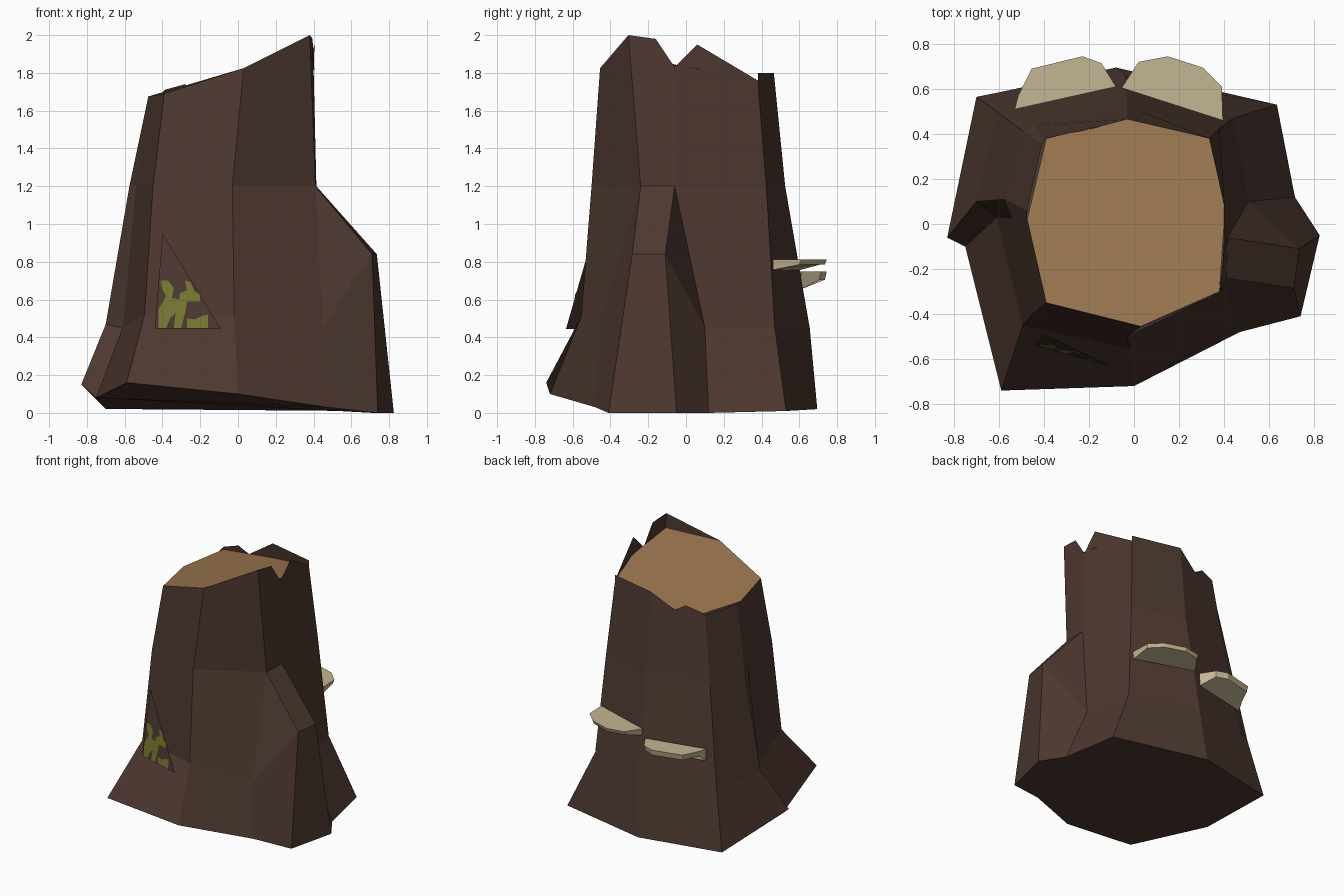
import bpy, bmesh


def material(name, srgb):
    lin = [((c / 255 + 0.055) / 1.055) ** 2.4 for c in srgb]
    m = bpy.data.materials.new(name)
    m.diffuse_color = (*lin, 1)
    return m


BARK = material("dark bark", (77, 56, 48))
WOOD = material("cut wood", (156, 119, 80))
FUNGUS = material("pale fungus", (196, 182, 148))
MOSS = material("moss green", (118, 122, 48))


def build(name, faces, mat):
    """Make an object from polygons of points, welding shared corners."""
    bm = bmesh.new()
    verts = {}
    for poly in faces:
        ring = []
        for p in poly:
            key = tuple(round(c, 4) for c in p)
            if key not in verts:
                verts[key] = bm.verts.new(key)
            if verts[key] not in ring:
                ring.append(verts[key])
        if len(ring) > 2:
            bm.faces.new(ring)
    me = bpy.data.meshes.new(name)
    bm.to_mesh(me)
    bm.free()
    me.materials.append(mat)
    ob = bpy.data.objects.new(name, me)
    bpy.context.collection.objects.link(ob)
    return ob


# Bark: vertical ridges counter-clockwise, each from root to rim
front_ridges = [
    [(-.59, -.74, .16), (-.495, -.45, .52), (-.45, -.40, 1.2), (-.39, -.35, 1.69)],
    [(0, -.72, .10), (-.02, -.555, .51), (-.03, -.50, 1.2), (.03, -.455, 1.825)],
    [(.47, -.48, .03), (.45, -.46, .45), (.41, -.24, 1.2), (.38, -.305, 2.0)],
]
buttress_ridges = [
    [(.74, -.41, 0), (.71, -.285, .84), (.41, -.24, 1.2), (.38, -.305, 2.0)],
    [(.825, -.05, 0), (.735, -.11, .84), (.415, -.06, 1.2), (.40, -.06, 1.83)],
    [(.715, .12, 0), (.51, .10, .45), (.415, -.06, 1.2), (.40, -.06, 1.83)],
]
back_ridges = [
    [(.635, .53, .01), (.44, .47, .45), (.38, .425, 1.2), (.335, .38, 1.76)],
    [(-.08, .695, .02), (-.04, .655, .45), (-.03, .525, 1.2), (-.03, .465, 1.80)],
    [(-.60, .585, .02), (-.53, .52, .45), (-.44, .44, 1.2), (-.39, .38, 1.71)],
]
# Overlapping bark slab on the left side
slab_ridges = [
    [(-.70, .565, .02), (-.61, .50, .45), (-.49, .41, 1.2), (-.41, .355, 1.68)],
    [(-.83, -.06, .15), (-.70, .10, .47), (-.575, .11, 1.2), (-.475, .06, 1.67)],
    [(-.75, -.10, .08), (-.61, .03, .45), (-.54, .025, 1.2), (-.475, .02, 1.675)],
]
ridges = front_ridges + buttress_ridges + back_ridges + slab_ridges

# Extra rim points that make the splinters, keyed by the ridge before them
splinters = {
    3: [(.395, -.16, 1.98)],
    5: [(.405, .06, 1.95)],
    6: [(.335, .38, 1.80)],
    7: [(-.20, .42, 1.69), (-.28, .405, 1.74)],
}
walls = []
for i, a in enumerate(ridges):
    b = ridges[(i + 1) % len(ridges)]
    for k in range(3):
        rim = splinters.get(i, [])[::-1] if k == 2 else []
        walls.append([a[k], b[k], b[k + 1], *rim, a[k + 1]])
walls.append([r[0] for r in reversed(ridges)])
build("bark", walls, BARK)

# Sloping cut top
build("cut_top", [[
    (-.39, -.35, 1.69), (.03, -.455, 1.825), (.38, -.30, 1.89), (.405, .07, 1.82),
    (.335, .38, 1.76), (-.03, .465, 1.69), (-.39, .38, 1.69), (-.475, .02, 1.675)]], WOOD)


# Shelf fungi: half-round plates, thicker where they meet the bark
def shelf(name, outline, top, inner_bottom, outer_bottom):
    n = len(outline)
    up = [(x, y, top) for x, y in outline]
    cx = sum(p[0] for p in outline) / n
    low = []
    for i, (x, y) in enumerate(outline):
        inner = i in (0, n - 1)
        low.append((cx + (x - cx) * .97, y - (0 if inner else .01),
                    inner_bottom if inner else outer_bottom))
    faces = [up, low[::-1]]
    for i in range(n):
        j = (i + 1) % n
        faces.append([low[i], low[j], up[j], up[i]])
    build(name, faces, FUNGUS)


shelf("upper_shelf_fungus", [(.395, .46), (.39, .61), (.305, .695), (.15, .745),
      (.02, .72), (-.055, .605)], .812, .757, .785)
shelf("lower_shelf_fungus", [(-.08, .61), (-.145, .715), (-.23, .745), (-.455, .69),
      (-.515, .57), (-.53, .51)], .748, .655, .705)


# Loose bark flake on the front, with moss patches lying on it
def on_flake(x, z, lift=0.0):
    return (x, -.535 - .286 * (x + .44) + .112 * (z - .445) - lift, z)


build("bark_flake", [[on_flake(-.44, .445), on_flake(-.09, .445), on_flake(-.40, .95)]], BARK)
patches = [
    [(-.42, .45), (-.38, .45), (-.36, .50), (-.33, .53), (-.31, .60), (-.35, .61),
     (-.34, .66), (-.37, .70), (-.41, .70), (-.40, .65), (-.38, .62), (-.42, .55)],
    [(-.34, .45), (-.30, .45), (-.28, .53), (-.27, .59), (-.20, .59), (-.20, .63),
     (-.23, .64), (-.25, .69), (-.28, .70), (-.27, .65), (-.31, .63), (-.31, .60), (-.33, .53)],
    [(-.27, .45), (-.16, .45), (-.16, .52), (-.20, .51), (-.23, .495), (-.27, .50)],
]
build("moss", [[on_flake(x, z, .004) for x, z in p] for p in patches], MOSS)
